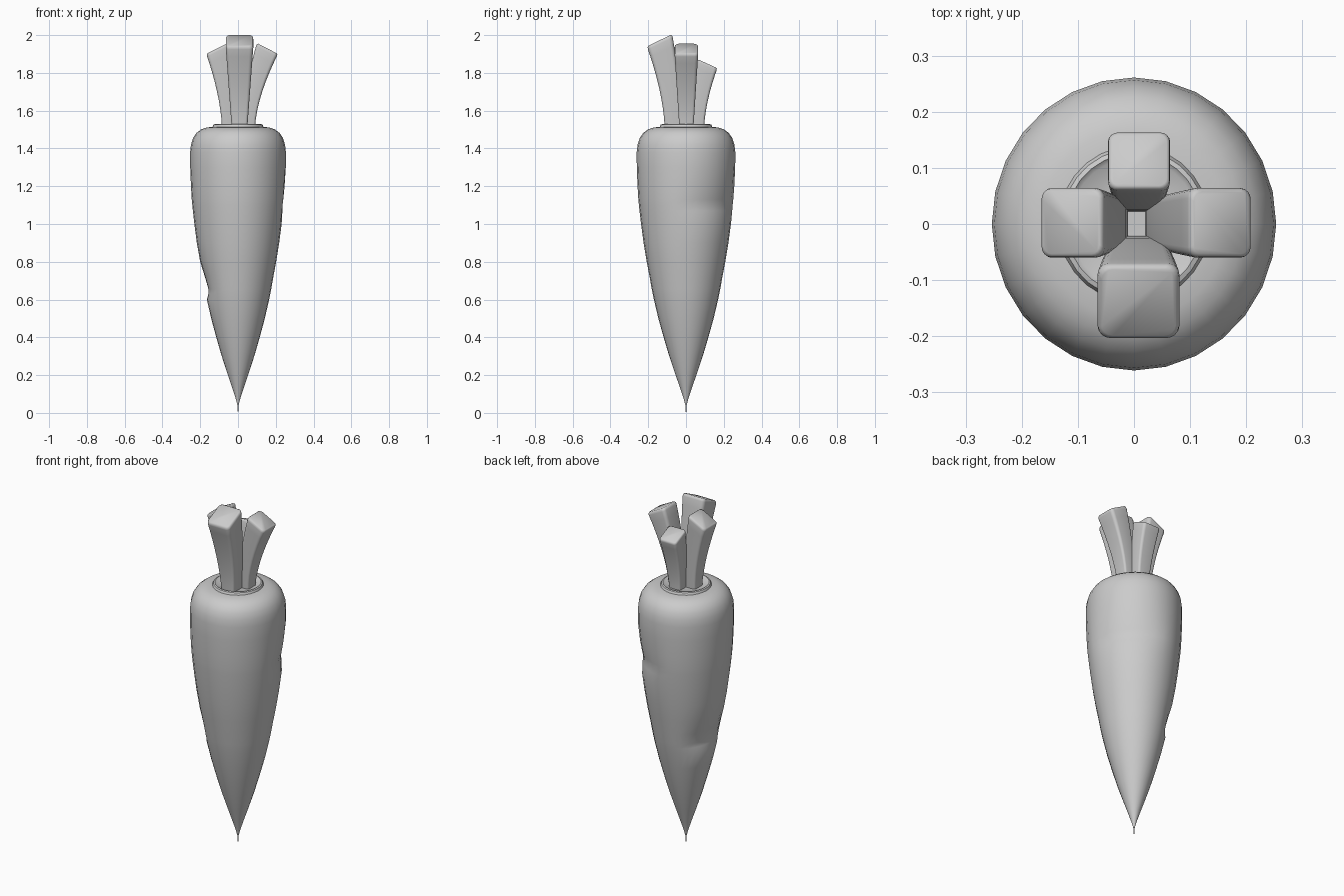
import bpy, bmesh, math
from mathutils import Vector

if "Cube" in bpy.data.objects:
    bpy.data.objects.remove(bpy.data.objects["Cube"])

def finish(bm, name, angle):
    bmesh.ops.recalc_face_normals(bm, faces=bm.faces)
    me = bpy.data.meshes.new(name)
    bm.to_mesh(me)
    bm.free()
    ob = bpy.data.objects.new(name, me)
    bpy.context.collection.objects.link(ob)
    bpy.ops.object.select_all(action='DESELECT')
    ob.select_set(True)
    bpy.context.view_layer.objects.active = ob
    bpy.ops.object.shade_smooth_by_angle(angle=math.radians(angle))
    return ob

def loft(rings, cap_start=True):
    bm = bmesh.new()
    loops = [[bm.verts.new(p) for p in r] for r in rings]
    n = len(loops[0])
    for a, b in zip(loops, loops[1:]):
        for i in range(n):
            j = (i + 1) % n
            bm.faces.new((a[i], a[j], b[j], b[i]))
    if cap_start:
        bm.faces.new(loops[0])
    bm.faces.new(loops[-1])
    return bm

# Root: lathed profile (radius, height) with two shallow growth notches
profile = [(.001, 0), (.003, .04), (.012, .075), (.033, .14), (.055, .205), (.086, .3),
           (.115, .4), (.142, .5), (.165, .6), (.171, .63), (.176, .655), (.187, .72),
           (.202, .8), (.218, .9), (.231, 1.0), (.239, 1.07), (.242, 1.1), (.245, 1.13),
           (.249, 1.2), (.253, 1.3), (.2535, 1.38), (.249, 1.42), (.238, 1.455),
           (.22, 1.482), (.195, 1.501), (.165, 1.511), (.135, 1.514),
           (.13, 1.526), (.122, 1.529), (.114, 1.522), (.05, 1.521)]
notches = [(172, .625, .021), (42, 1.07, .018)]

def dent(a, z):
    d = 0
    for deg, z0, depth in notches:
        da = abs((math.degrees(a) - deg + 180) % 360 - 180)
        side = max(0, math.cos(math.radians(min(90, da * 1.8)))) ** .7
        h = z - z0
        ramp = min(max((h + .02) / .035, 0), max((.19 - h) / .165, 0), 1)
        d += depth * side * ramp
    return d

SEG = 28
rings = []
for r, z in profile:
    ring = []
    for i in range(SEG):
        a = 2 * math.pi * i / SEG
        rr = r - dent(a, z)
        ring.append((rr * math.cos(a), rr * math.sin(a) * 1.03, z))
    rings.append(ring)
finish(loft(rings), "carrot_root", 45)

# Leaf stalks: rounded square section that flares and bends outwards
def section(corner=.3, steps=4):
    pts = []
    for k in range(4):
        q = math.pi / 4 + k * math.pi / 2
        cx = math.copysign(1 - corner, math.cos(q))
        cy = math.copysign(1 - corner, math.sin(q))
        for s in range(steps + 1):
            a = k * math.pi / 2 + s / steps * math.pi / 2
            pts.append((cx + corner * math.cos(a), cy + corner * math.sin(a)))
    return pts

def stalk(name, deg, inner, outer, width, shift):
    # inner / outer: (base radius, top radius, top height); width: (base, top) half widths
    a = math.radians(deg)
    out = Vector((math.cos(a), math.sin(a), 0))
    side = Vector((-math.sin(a), math.cos(a), 0))
    base = 1.505
    rings = []
    stations = [(t / 8, 1) for t in range(8)] + [(.965, 1), (.988, .97), (1, .88)]
    for t, s in stations:
        e = t ** 1.65
        pi = Vector((inner[0] + (inner[1] - inner[0]) * e, base + (inner[2] - base) * t))
        po = Vector((outer[0] + (outer[1] - outer[0]) * e, base + (outer[2] - base) * t))
        w = width[0] + (width[1] - width[0]) * t
        mid, half = (pi + po) / 2, (po - pi) / 2
        ring = []
        for u, v in section():
            p = mid + half * u * s
            ring.append(out * p.x + side * (v * w * s) + Vector((shift[0], shift[1], p.y)))
        rings.append(ring)
    finish(loft(rings), name, 50)

stalk("stalk_front", -90, (.02, .073, 2.005), (.113, .207, 1.94), (.041, .074), (.008, 0))
stalk("stalk_back", 90, (.022, .062, 1.872), (.096, .166, 1.825), (.036, .056), (.009, 0))
stalk("stalk_left", 180, (.01, .055, 1.958), (.085, .168, 1.9), (.037, .063), (0, .002))
stalk("stalk_right", 0, (.02, .1, 1.958), (.09, .212, 1.9), (.037, .063), (0, .002))
